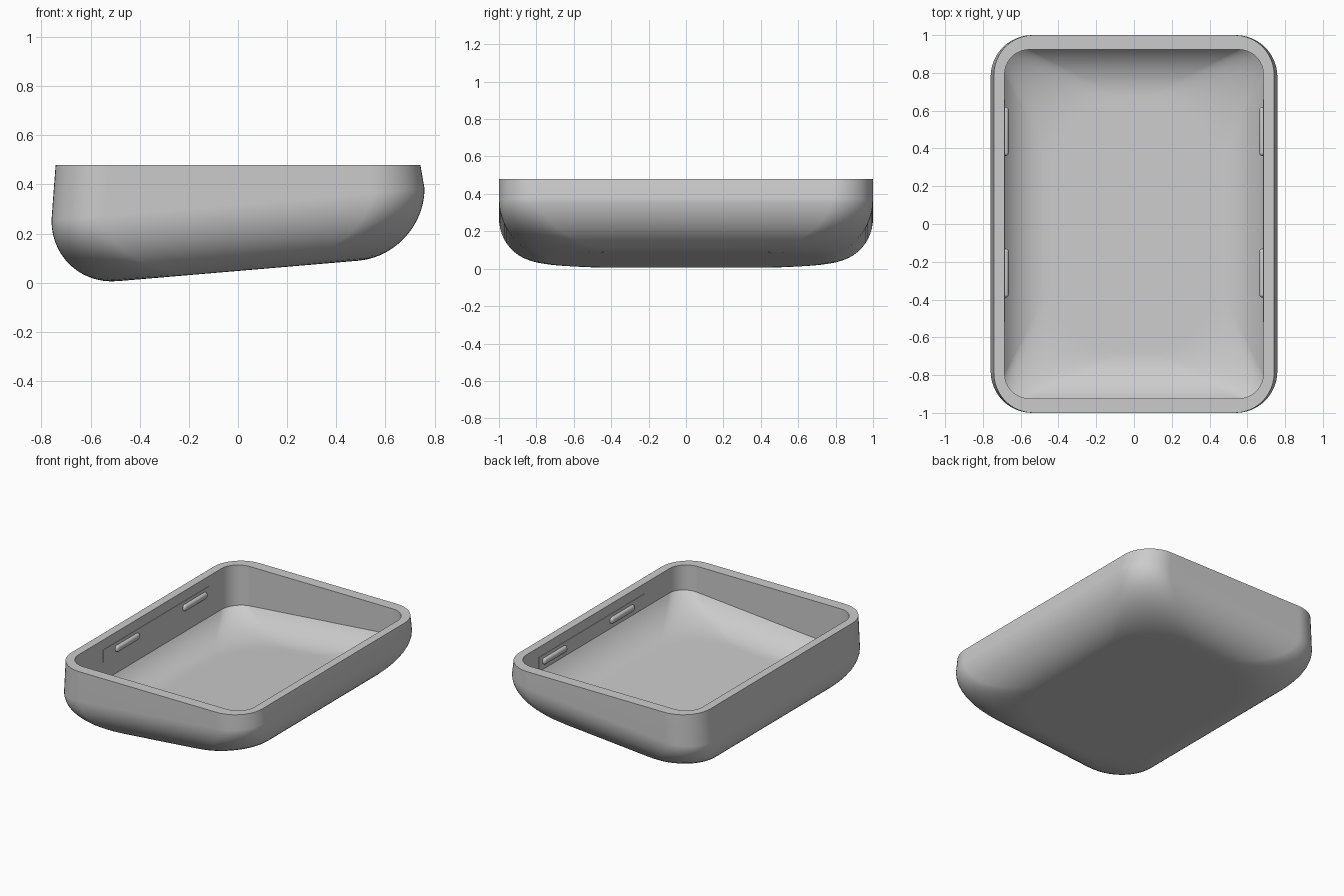
import bpy
import bmesh
from math import sin, cos, pi, radians

if "Cube" in bpy.data.objects:
    bpy.data.objects.remove(bpy.data.objects["Cube"], do_unlink=True)

# Single grey plastic
grey = bpy.data.materials.new("light_grey")
grey.use_nodes = True
grey.diffuse_color = (0.6, 0.6, 0.6, 1)
grey.node_tree.nodes["Principled BSDF"].inputs["Base Color"].default_value = (0.6, 0.6, 0.6, 1)

SLOPE = 0.085        # the underside rises towards +x
CORNER_STEPS = 12
FILLET_STEPS = 14
RIM_Z = 0.48


def add_object(name, bm):
    bmesh.ops.recalc_face_normals(bm, faces=bm.faces)
    mesh = bpy.data.meshes.new(name)
    bm.to_mesh(mesh)
    bm.free()
    obj = bpy.data.objects.new(name, mesh)
    bpy.context.collection.objects.link(obj)
    mesh.materials.append(grey)
    bpy.ops.object.select_all(action="DESELECT")
    obj.select_set(True)
    bpy.context.view_layer.objects.active = obj
    bpy.ops.object.shade_smooth_by_angle(angle=radians(28))
    return obj


def ring(bm, hx, hy, r, z, slope=SLOPE):
    """Rounded rectangle whose height follows the slope along x."""
    verts = []
    corners = [(1, 1), (-1, 1), (-1, -1), (1, -1)]
    for i, (sx, sy) in enumerate(corners):
        for k in range(CORNER_STEPS + 1):
            a = pi / 2 * (i + k / CORNER_STEPS)
            x = sx * (hx - r) + r * cos(a)
            y = sy * (hy - r) + r * sin(a)
            verts.append(bm.verts.new((x, y, z + slope * x)))
    return verts


def fillet(start, radius):
    """Inset and drop along an arc from the start angle down to flat."""
    for k in range(FILLET_STEPS + 1):
        a = start + (pi / 2 - start) * k / FILLET_STEPS
        yield radius * (cos(start) - cos(a)), radius * (sin(a) - sin(start))


# Tray shell: outer skin, rim and inner basin lofted as one closed body
bm = bmesh.new()
R_OUT, R_IN = 0.27, 0.30
outer = [ring(bm, 0.759 - d, 1.0 - d, 0.22 + 0.7 * d, 0.318 - h)
         for d, h in fillet(0, R_OUT)]
outer.append(ring(bm, 0.45, 0.69, 0.38, 0.048))
rim = [ring(bm, 0.742, 1.0, 0.21, RIM_Z, 0),
       ring(bm, 0.685, 0.923, 0.13, RIM_Z, 0)]
basin = [ring(bm, 0.685 - d, 0.923 - d, 0.13 + d, 0.25 - h)
         for d, h in fillet(radians(35), R_IN)]
basin.append(ring(bm, 0.40, 0.64, 0.34, 0.25 - R_IN * (1 - sin(radians(35)))))
loops = outer[::-1] + rim + basin
for low, high in zip(loops, loops[1:]):
    n = len(low)
    for i in range(n):
        j = (i + 1) % n
        bm.faces.new((low[i], low[j], high[j], high[i]))
bm.faces.new(loops[0])
bm.faces.new(loops[-1])
shell = add_object("tray_shell", bm)
weighted = shell.modifiers.new("weighted_normals", "WEIGHTED_NORMAL")
weighted.keep_sharp = True


def wall_block(name, center, size, bevel):
    bm = bmesh.new()
    bmesh.ops.create_cube(bm, size=1)
    for v in bm.verts:
        v.co = [c + s * p for c, s, p in zip(center, size, v.co)]
    if bevel:
        bmesh.ops.bevel(bm, geom=bm.edges[:], offset=bevel, segments=5,
                        profile=0.5, affect="EDGES")
    add_object(name, bm)


# Snap ribs and their shallow backing strips on the long inner walls
for side, sx in (("left", 1), ("right", -1)):
    wall_block(side + "_backing_strip", (sx * 0.685, 0.07, 0.365),
               (0.006, 1.18, 0.09), 0)
    for place, y in (("back", 0.49), ("front", -0.26)):
        wall_block(f"{side}_{place}_snap_rib", (sx * 0.683, y, 0.365),
                   (0.04, 0.26, 0.045), 0.018)
